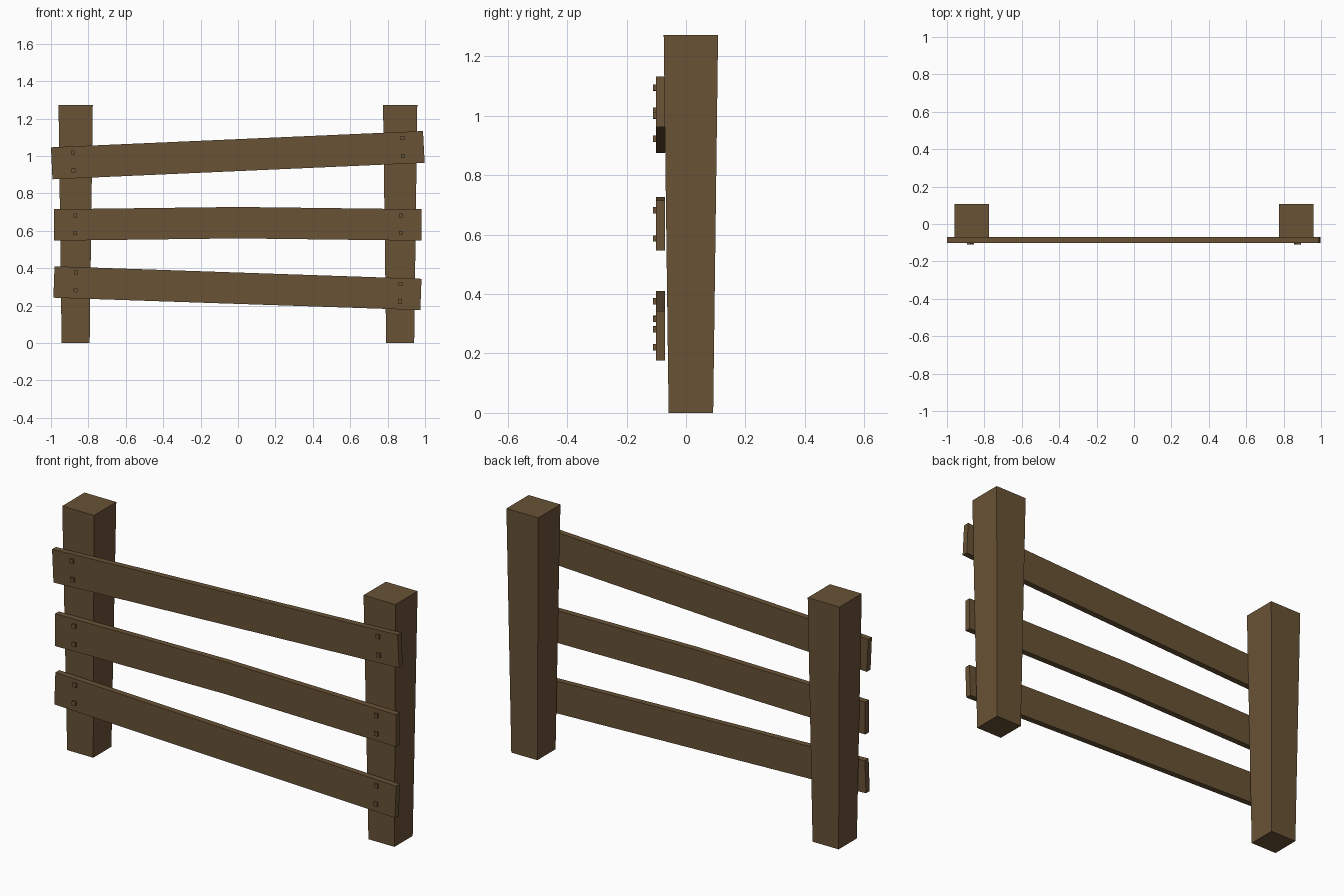
import bpy, bmesh, math
from mathutils import Matrix

if "Cube" in bpy.data.objects:
    bpy.data.objects.remove(bpy.data.objects["Cube"])

wood = bpy.data.materials.new("brown wood")
wood.diffuse_color = (0.14, 0.085, 0.036, 1)
wood.use_nodes = True
wood.node_tree.nodes["Principled BSDF"].inputs["Base Color"].default_value = wood.diffuse_color


def finish(name, bm):
    bmesh.ops.recalc_face_normals(bm, faces=bm.faces)
    mesh = bpy.data.meshes.new(name)
    bm.to_mesh(mesh)
    bm.free()
    mesh.materials.append(wood)
    obj = bpy.data.objects.new(name, mesh)
    bpy.context.collection.objects.link(obj)
    return obj


def extruded(name, outline, y0, y1):
    """Solid from an x-z outline, extruded along y."""
    bm = bmesh.new()
    face = bm.faces.new([bm.verts.new((x, y0, z)) for x, z in outline])
    ext = bmesh.ops.extrude_face_region(bm, geom=[face])
    for v in ext["geom"]:
        if isinstance(v, bmesh.types.BMVert):
            v.co.y = y1
    return finish(name, bm)


# Posts: square, tapering slightly towards the ground
def post(name, x):
    bm = bmesh.new()
    bmesh.ops.create_cube(bm, size=2)
    for v in bm.verts:
        top = v.co.z > 0
        half = 0.0915 if top else 0.075
        v.co = (x + v.co.x * half, 0.0165 + v.co.y * half, 1.272 if top else 0)
    finish(name, bm)


post("left_post", -0.868)
post("right_post", 0.867)

# Rails: top and bottom ones tilted, the middle one bowed upwards
FRONT, BACK = -0.101, -0.070
extruded("top_rail", [(-0.992, 0.875), (0.998, 0.963), (0.989, 1.133), (-1.0, 1.046)], FRONT, BACK)
extruded("middle_rail", [(-0.983, 0.547), (0, 0.559), (0.98, 0.547),
                         (0.98, 0.715), (0, 0.727), (-0.983, 0.715)], FRONT, BACK)
extruded("bottom_rail", [(-0.987, 0.242), (0.975, 0.176), (0.981, 0.343), (-0.981, 0.410)], FRONT, BACK)


# Square pegs, two at each rail end, following the rail's tilt
def pegs(name, x, z, angle, gap=0.0475):
    for i, s in enumerate((-1, 1)):
        bm = bmesh.new()
        bmesh.ops.create_cube(bm, size=1)
        bm.transform(Matrix.Translation((x, -0.104, z)) @ Matrix.Rotation(-angle, 4, 'Y')
                     @ Matrix.Translation((0, 0, s * gap))
                     @ Matrix.Diagonal((0.021, 0.013, 0.021, 1)))
        finish(f"{name}_peg_{i + 1}", bm)


for rail, zl, zr in (("top", 0.970, 1.048), ("middle", 0.635, 0.635), ("bottom", 0.329, 0.269)):
    tilt = math.atan2(zr - zl, 1.76)
    x = {"top": 0.881, "middle": 0.870, "bottom": 0.868}[rail]
    pegs(f"{rail}_left", -x, zl, tilt)
    pegs(f"{rail}_right", x, zr, tilt)
